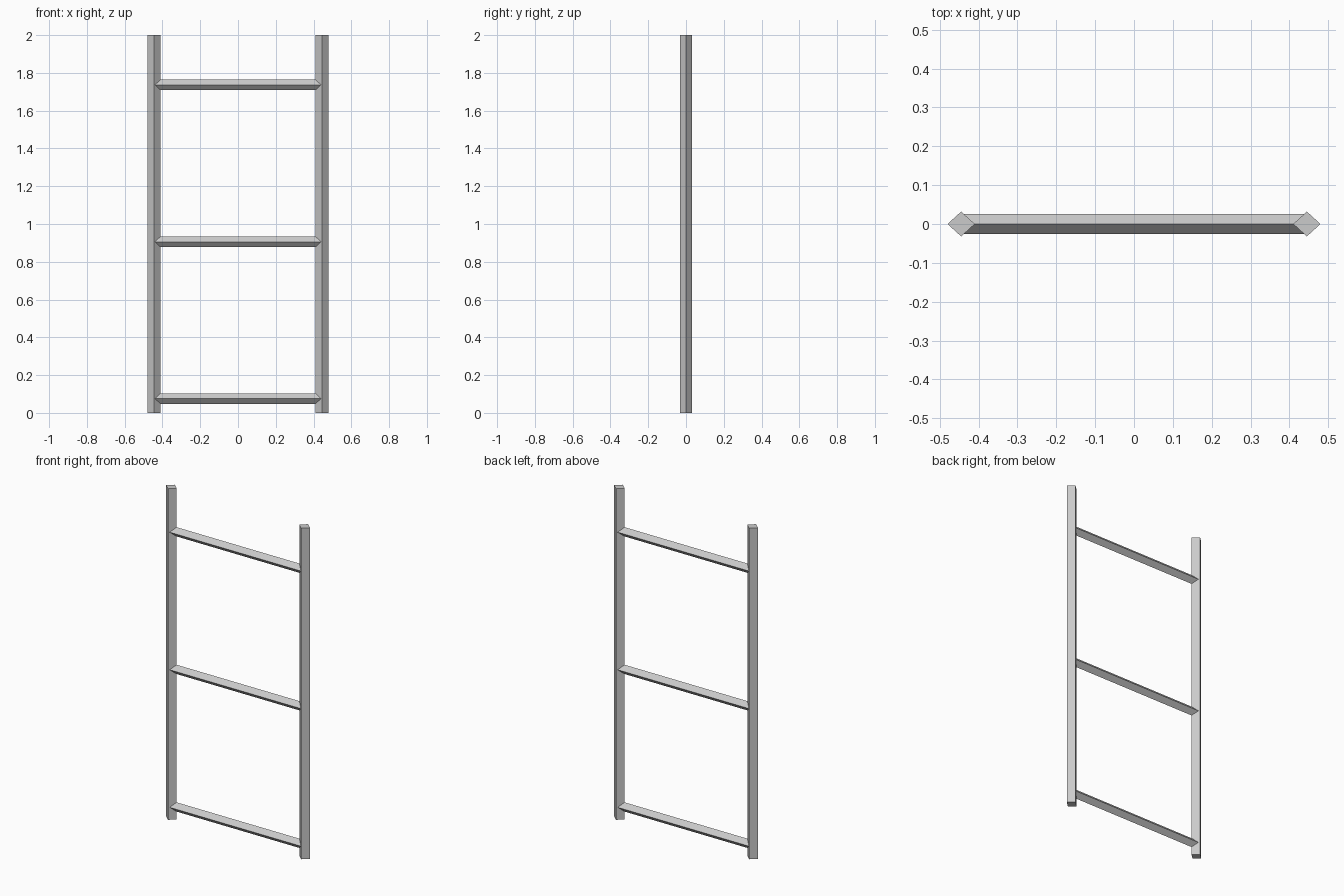
import bpy
from math import pi

if "Cube" in bpy.data.objects:
    bpy.data.objects.remove(bpy.data.objects["Cube"])

RAIL_X = 0.445


def diamond_bar(name, loc, half_a, half_b, length, rot=(0, 0, 0)):
    # Four-sided cylinder with its corners on the axes gives a diamond section
    bpy.ops.mesh.primitive_cylinder_add(vertices=4, radius=1, depth=1,
                                        location=loc, rotation=rot)
    ob = bpy.context.object
    ob.name = name
    ob.scale = (half_a, half_b, length)
    bpy.ops.object.transform_apply(location=False, rotation=True, scale=True)
    return ob


# Upright rails
for side, sx in (("left", -1), ("right", 1)):
    diamond_bar(f"{side}_rail", (sx * RAIL_X, 0, 1), 0.035, 0.032, 2)

# Horizontal rungs, ends buried in the rails
for i in range(3):
    diamond_bar(f"rung_{i + 1}", (0, 0, 0.075 + 0.831 * i),
                0.028, 0.026, 2 * RAIL_X, (0, pi / 2, 0))
